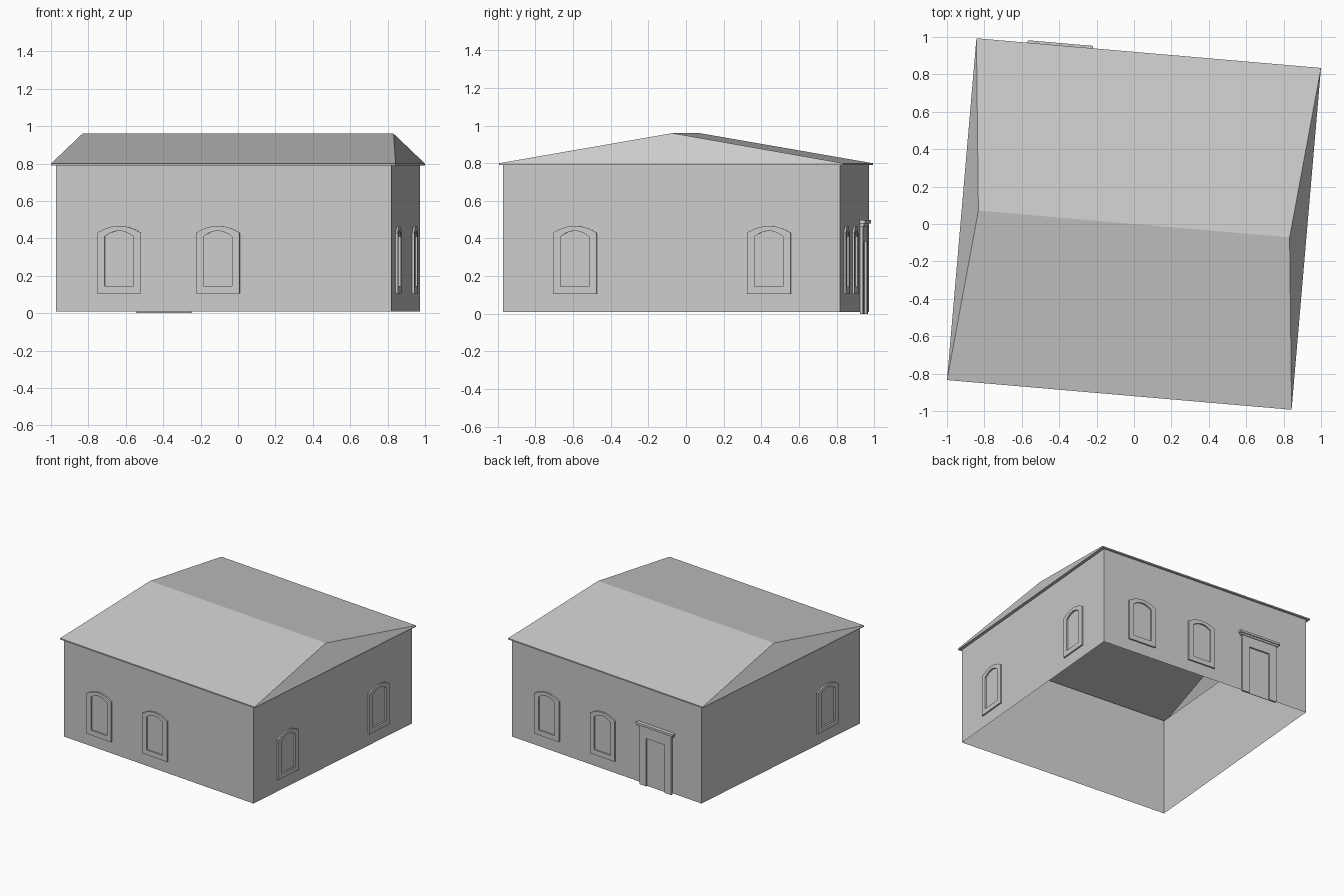
import bpy
import bmesh
import math
from mathutils import Matrix

cube = bpy.data.objects.get("Cube")
if cube:
    bpy.data.objects.remove(cube, do_unlink=True)

TURN = Matrix.Rotation(math.radians(-4.92), 4, 'Z')
WALL = 0.9            # half width of the square wall plan
BASE, EAVE = 0.01, 0.79

plaster = bpy.data.materials.new("plain_grey")
plaster.use_nodes = True
grey = (0.6, 0.6, 0.6, 1)
plaster.diffuse_color = grey
plaster.node_tree.nodes["Principled BSDF"].inputs["Base Color"].default_value = grey


def finish(name, bm, matrix=TURN):
    bmesh.ops.recalc_face_normals(bm, faces=bm.faces)
    mesh = bpy.data.meshes.new(name)
    bm.to_mesh(mesh)
    bm.free()
    mesh.materials.append(plaster)
    mesh.transform(matrix)
    obj = bpy.data.objects.new(name, mesh)
    bpy.context.collection.objects.link(obj)
    return obj


def rectangle(bm, hx, hy, z):
    return [bm.verts.new((x, y, z)) for x, y in
            ((-hx, -hy), (hx, -hy), (hx, hy), (-hx, hy))]


def bridge(bm, a, b):
    n = len(a)
    for i in range(n):
        j = (i + 1) % n
        bm.faces.new((a[i], a[j], b[j], b[i]))


def on_wall(quarter_turns):
    """Matrix taking (along wall, -outward, height) to the chosen wall."""
    return (TURN @ Matrix.Rotation(quarter_turns * math.pi / 2, 4, 'Z')
            @ Matrix.Translation((0, -WALL, 0)))


# Walls: open shell without floor or ceiling
bm = bmesh.new()
bridge(bm, rectangle(bm, WALL, WALL, BASE), rectangle(bm, WALL, WALL, EAVE))
finish("walls", bm)

# Roof: soffit, thin fascia and four slopes meeting at a ridge
bm = bmesh.new()
EX, EY = 0.9245, 0.917
soffit = rectangle(bm, WALL, WALL, EAVE)
low = rectangle(bm, EX, EY, EAVE)
top = rectangle(bm, EX, EY, EAVE + 0.01)
bridge(bm, soffit, low)
bridge(bm, low, top)
west, east = [bm.verts.new((x, 0, 0.96)) for x in (-0.835, 0.835)]
bm.faces.new((top[0], top[1], east, west))
bm.faces.new((top[2], top[3], west, east))
bm.faces.new((top[1], top[2], east))
bm.faces.new((top[3], top[0], west))
finish("roof", bm)


# Window surrounds: raised ring with a shallow arched head
def arch_outline(half, bottom, spring, crown, steps=10):
    points = [(-half, bottom), (half, bottom)]
    for i in range(steps + 1):
        t = 1 - 2 * i / steps
        points.append((half * t, spring + (crown - spring) * (1 - t * t)))
    return points


def window_surround(name, side, centre, proud=0.012):
    bm = bmesh.new()
    outer = arch_outline(0.117, 0.105, 0.43, 0.467)
    inner = arch_outline(0.077, 0.145, 0.41, 0.44)

    def loop(points, depth):
        return [bm.verts.new((centre + u, -depth, z)) for u, z in points]

    loops = [loop(outer, 0), loop(outer, proud), loop(inner, proud), loop(inner, 0)]
    for a, b in zip(loops, loops[1:]):
        bridge(bm, a, b)
    finish(name, bm, on_wall(side))


WINDOWS = {
    "front": (0, (-0.56, -0.03)),
    "left": (1, (-0.515, 0.52)),
    "back": (2, (-0.563, -0.034)),
    "right": (3, (0.525,)),
}
for wall, (side, centres) in WINDOWS.items():
    for number, centre in enumerate(centres, 1):
        window_surround(f"{wall}_window_surround_{number}", side, centre)


# Back door: jambs, head and stepped cornice
def block(name, u0, u1, z0, z1, proud):
    bm = bmesh.new()
    bmesh.ops.create_cube(bm, size=1)
    bmesh.ops.transform(bm, verts=bm.verts, matrix=(
        Matrix.Translation(((u0 + u1) / 2, -proud / 2, (z0 + z1) / 2))
        @ Matrix.Diagonal((u1 - u0, proud, z1 - z0, 1))))
    finish(name, bm, on_wall(2))


DOOR = 0.475
for name, sign in (("door_jamb_a", -1), ("door_jamb_b", 1)):
    near, far = sorted((DOOR + sign * 0.088, DOOR + sign * 0.15))
    block(name, near, far, 0, 0.385, 0.016)
block("door_head", DOOR - 0.15, DOOR + 0.15, 0.385, 0.465, 0.016)
block("door_cornice_lower", DOOR - 0.163, DOOR + 0.163, 0.465, 0.48, 0.022)
block("door_cornice_upper", DOOR - 0.175, DOOR + 0.175, 0.48, 0.497, 0.03)
block("door_leaf", DOOR - 0.088, DOOR + 0.088, 0, 0.385, 0.004)
